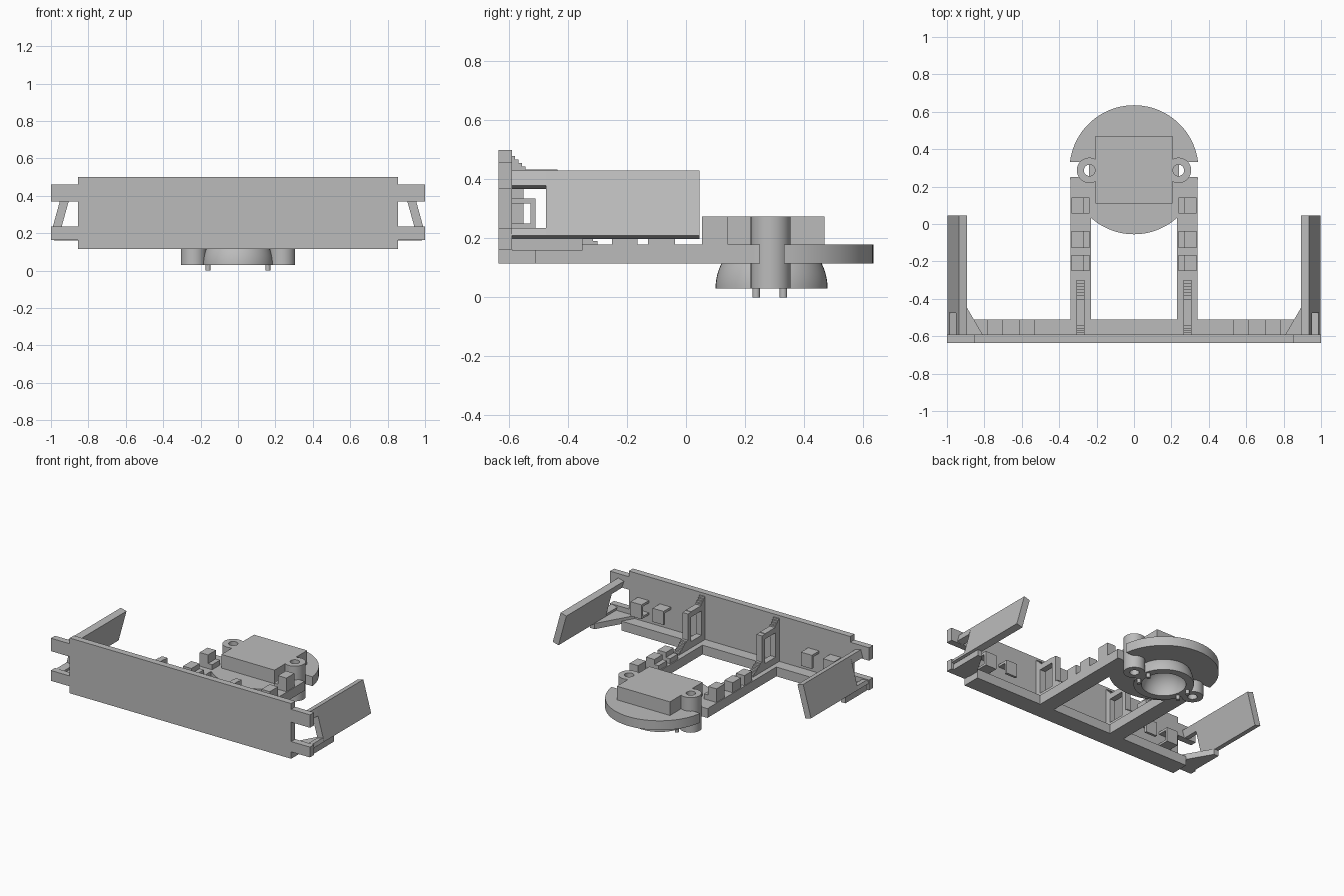
import bpy, bmesh, math
from mathutils import Vector

cube = bpy.data.objects.get("Cube")
if cube:
    bpy.data.objects.remove(cube, do_unlink=True)

grey = bpy.data.materials.new("plain_grey")
grey.use_nodes = True
COLOR = (0.5, 0.5, 0.5, 1)
grey.diffuse_color = COLOR
grey.node_tree.nodes["Principled BSDF"].inputs["Base Color"].default_value = COLOR


def finish(name, bm, smooth=False):
    bmesh.ops.recalc_face_normals(bm, faces=bm.faces)
    mesh = bpy.data.meshes.new(name)
    bm.to_mesh(mesh)
    bm.free()
    mesh.materials.append(grey)
    ob = bpy.data.objects.new(name, mesh)
    bpy.context.collection.objects.link(ob)
    if smooth:
        bpy.ops.object.select_all(action='DESELECT')
        ob.select_set(True)
        bpy.context.view_layer.objects.active = ob
        bpy.ops.object.shade_smooth_by_angle(angle=math.radians(35))
    return ob


def prism(name, pts, axis, a, b, smooth=False):
    """Extrude a 2D outline along an axis from a to b."""
    place = {'x': lambda p, t: (t, p[0], p[1]),
             'y': lambda p, t: (p[0], t, p[1]),
             'z': lambda p, t: (p[0], p[1], t)}[axis]
    bm = bmesh.new()
    face = bm.faces.new([bm.verts.new(place(p, a)) for p in pts])
    out = bmesh.ops.extrude_face_region(bm, geom=[face])
    shift = Vector(place((0, 0), b - a))
    for v in out["geom"]:
        if isinstance(v, bmesh.types.BMVert):
            v.co += shift
    # extrusion keeps the first cap, so the solid is closed
    return finish(name, bm, smooth)


def box(name, x, y, z):
    x = sorted(x)
    return prism(name, [(x[0], y[0]), (x[1], y[0]), (x[1], y[1]), (x[0], y[1])], 'z', *z)


def lathe(name, profile, centre, steps=48):
    """Revolve a closed (radius, z) outline about a vertical axis."""
    bm = bmesh.new()
    vs = [bm.verts.new((r, 0, z)) for r, z in profile]
    edges = [bm.edges.new((vs[i], vs[(i + 1) % len(vs)])) for i in range(len(vs))]
    bmesh.ops.spin(bm, geom=vs + edges, axis=(0, 0, 1), cent=(0, 0, 0),
                   angle=math.tau, steps=steps)
    bmesh.ops.remove_doubles(bm, verts=bm.verts, dist=1e-4)
    bmesh.ops.translate(bm, verts=bm.verts, vec=(*centre, 0))
    return finish(name, bm, True)


def arc(r, z, a0, a1, n=14):
    angles = [math.radians(a0 + (a1 - a0) * i / n) for i in range(n + 1)]
    return [(r * math.cos(a), z + r * math.sin(a)) for a in angles]


HUB = (0, 0.29)
LOW, DECK = 0.115, 0.18

# Front panel and the ledge behind it
box("front_panel", (-0.855, 0.855), (-0.635, -0.59), (LOW, 0.5))
box("rear_ledge", (-0.855, 0.855), (-0.59, -0.51), (LOW, DECK))

for s, side in ((1, "left"), (-1, "right")):
    # Panel ears
    box(f"upper_ear_{side}", (s * 0.855, s), (-0.635, -0.59), (0.37, 0.46))
    box(f"lower_ear_{side}", (s * 0.855, s), (-0.635, -0.59), (0.163, 0.235))

    # Tilted side flap, notched at the front
    def slab(z):
        lean = (z - 0.2) * 0.265
        return s * (0.953 - lean), s * (0.997 - lean)

    def flap(part, y, z0, z1):
        (a, b), (c, d) = slab(z0), slab(z1)
        prism(f"{part}_{side}", [(a, z0 - 0.002), (b, z0 + 0.01), (d, z1), (c, z1 - 0.012)],
              'y', *y)
    flap("side_flap", (-0.475, 0.045), 0.2, 0.43)
    flap("flap_upper_lug", (-0.59, -0.475), 0.37, 0.43)
    flap("flap_lower_lug", (-0.59, -0.475), 0.2, 0.235)

    # Triangular gusset under the flap
    prism(f"flap_gusset_{side}", [(s * 0.81, -0.59), (s * 0.985, -0.59),
          (s * 0.985, -0.35), (s * 0.95, -0.35)], 'z', 0.16, 0.2)

    # Clips on the back of the panel
    for i, x0 in enumerate((0.53, 0.70)):
        xs = (s * x0, s * (x0 + 0.085))
        box(f"clip_top_{i}_{side}", xs, (-0.59, -0.51), (0.318, 0.335))
        box(f"clip_lip_{i}_{side}", xs, (-0.527, -0.51), (0.24, 0.318))
        if i:
            box(f"clip_floor_{i}_{side}", xs, (-0.59, -0.51), (0.235, 0.25))

    # Support arm
    box(f"arm_{side}", (s * 0.23, s * 0.34), (-0.51, 0.25), (LOW, DECK))

    # Brace loop with stepped ends
    xs = (s * 0.265, s * 0.307)
    box(f"brace_back_{side}", xs, (-0.59, -0.55), (DECK, 0.435))
    box(f"brace_post_{side}", xs, (-0.435, -0.4), (DECK, 0.43))
    box(f"brace_top_{side}", xs, (-0.55, -0.435), (0.395, 0.433))
    box(f"brace_base_{side}", xs, (-0.55, -0.435), (DECK, 0.225))
    for i in range(4):
        box(f"brace_top_step_{i}_{side}", xs, (-0.59, -0.58 + i * 0.012),
            (0.43, 0.48 - i * 0.012))
    for i in range(6):
        box(f"brace_foot_step_{i}_{side}", xs, (-0.4, -0.3 - i * 0.016),
            (DECK, 0.192 + i * 0.011))

    # Cable clips on the arm
    for i, y in enumerate(((-0.25, -0.165), (-0.128, -0.037), (0.055, 0.142))):
        box(f"arm_clip_wall_{i}_{side}", (s * 0.27, s * 0.335), y, (DECK, 0.275 if i == 2 else 0.25))
        box(f"arm_clip_step_{i}_{side}", (s * 0.238, s * 0.27), y, (DECK, 0.215))

    # Screw boss
    lathe(f"screw_boss_{side}", [(0.03, 0.03), (0.068, 0.03), (0.068, 0.275), (0.03, 0.275)],
          (s * 0.238, 0.287), 32)

    # Small pins below
    for y in (0.238, 0.33):
        lathe(f"pin_{'front' if y < HUB[1] else 'back'}_{side}",
              [(0, 0), (0.013, 0), (0.013, 0.05), (0, 0.05)], (s * 0.16, y), 16)

# Round base, notched beside the bosses
R, N = 0.345, 40


def rim(a0, a1):
    return [(x, y + HUB[1]) for x, y in arc(R, 0, a0, a1, N)]


outline = (rim(7, 173) + [(-0.24, 0.332), (-0.24, 0.25)] + rim(187, 353)
           + [(0.24, 0.25), (0.24, 0.332)])
base = prism("round_base", outline, 'z', LOW, DECK, True)

# Hollow the base above the bowl
bm = bmesh.new()
bmesh.ops.create_uvsphere(bm, u_segments=48, v_segments=24, radius=0.144)
bmesh.ops.translate(bm, verts=bm.verts, vec=(*HUB, 0.03))
cutter = finish("bowl_cutter", bm)
cutter.hide_render = True
mod = base.modifiers.new("hollow", 'BOOLEAN')
mod.operation = 'DIFFERENCE'
mod.object = cutter
bpy.context.view_layer.objects.active = base
bpy.ops.object.modifier_apply(modifier=mod.name)
bpy.data.objects.remove(cutter, do_unlink=True)

# Hollow bowl and the housing on top
lathe("bowl", arc(0.19, 0.03, 0, 50) + arc(0.14, 0.03, 90, 0), HUB)
box("housing", (-0.205, 0.205), (0.11, 0.47), (DECK - 0.004, 0.275))
